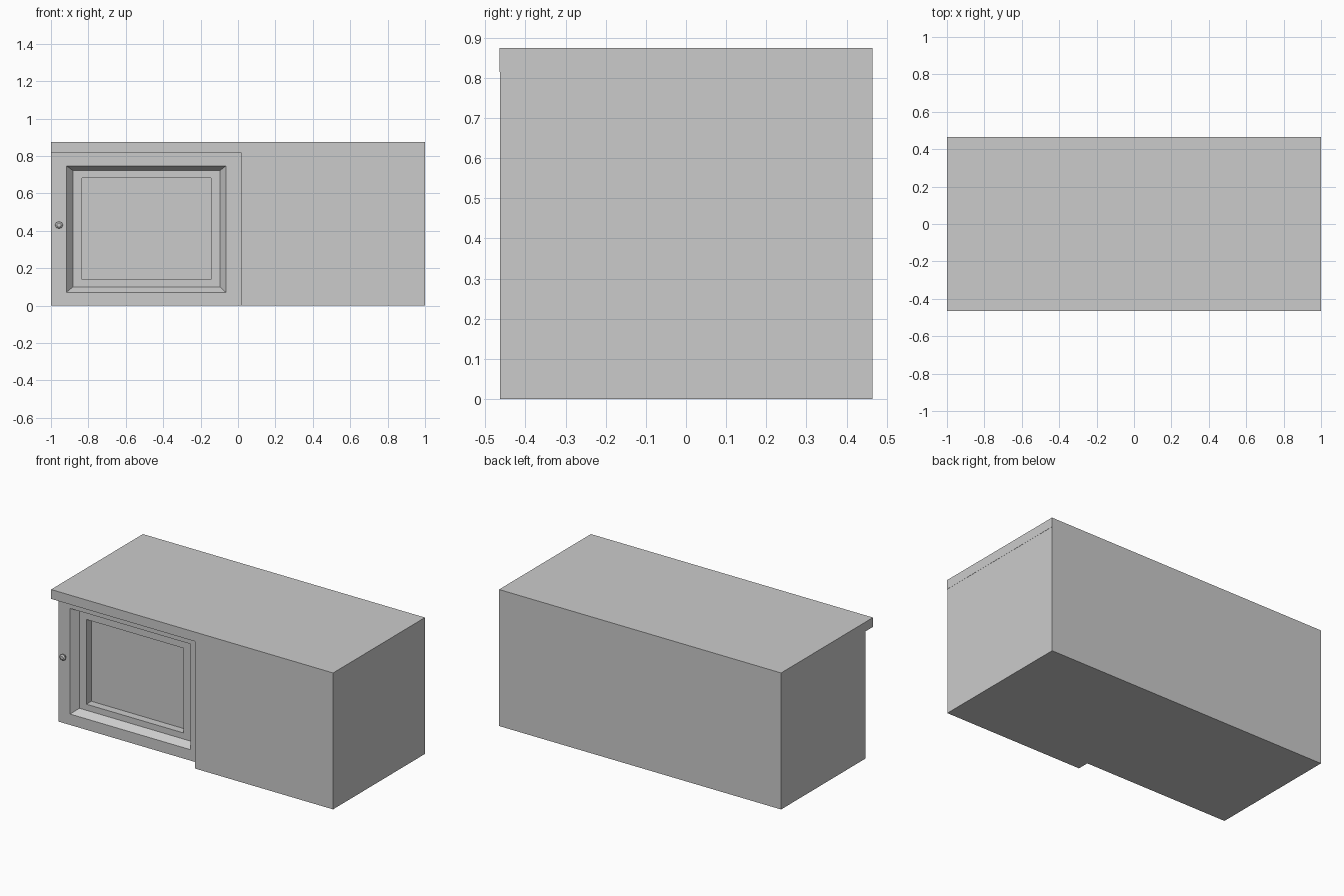
import bpy, bmesh, math

if "Cube" in bpy.data.objects:
    bpy.data.objects.remove(bpy.data.objects["Cube"])

W, D, H = 1.0, 0.465, 0.875      # half width, half depth, full height
TOP_Z = 0.815                    # underside of the worktop
STEP_X, DOOR_Y = 0.02, -0.39     # where the front steps back, and how far


def finish(name, bm):
    bmesh.ops.recalc_face_normals(bm, faces=bm.faces[:])
    mesh = bpy.data.meshes.new(name)
    bm.to_mesh(mesh)
    bm.free()
    obj = bpy.data.objects.new(name, mesh)
    bpy.context.collection.objects.link(obj)
    return obj


def ring(bm, x0, x1, z0, z1, y):
    return [bm.verts.new((x, y, z)) for x, z in ((x0, z0), (x1, z0), (x1, z1), (x0, z1))]


def bridge(bm, a, b):
    n = len(a)
    for i in range(n):
        j = (i + 1) % n
        bm.faces.new((a[i], a[j], b[j], b[i]))


# Worktop slab, a hair proud of the cabinet at the front and right
bm = bmesh.new()
low = [bm.verts.new((x, y, TOP_Z)) for x, y in ((-W, -D), (W, -D), (W, D), (-W, D))]
high = [bm.verts.new((v.co.x, v.co.y, H)) for v in low]
bridge(bm, low, high)
bm.faces.new(low)
bm.faces.new(high)
finish("worktop", bm)

# Cabinet body: L-shaped plan, open under the worktop, with a panelled door front
bm = bmesh.new()
E = 0.001
plan = [(-W, DOOR_Y), (STEP_X, DOOR_Y), (STEP_X, -D + E), (W - E, -D + E), (W - E, D), (-W, D)]
low = [bm.verts.new((x, y, 0)) for x, y in plan]
high = [bm.verts.new((x, y, TOP_Z)) for x, y in plan]
bm.faces.new(low)
for i in range(1, len(plan)):
    j = (i + 1) % len(plan)
    bm.faces.new((low[i], low[j], high[j], high[i]))

# Door recesses: sloped moulding, flat ledge, then a sunken panel
loop = [low[0], low[1], high[1], high[0]]
for x0, x1, z0, z1, depth in (
    (-0.918, -0.064, 0.07, 0.747, 0.0),
    (-0.882, -0.096, 0.10, 0.722, 0.044),
    (-0.833, -0.144, 0.139, 0.682, 0.044),
    (-0.833, -0.144, 0.139, 0.682, 0.094),
):
    inner = ring(bm, x0, x1, z0, z1, DOOR_Y + depth)
    bridge(bm, loop, inner)
    loop = inner
bm.faces.new(loop)
finish("cabinet_body", bm)

# Door knob: low-poly stem flaring to a faceted head
bm = bmesh.new()
SIDES = 8
loop = None
for r, out in ((0.011, 0.0), (0.012, 0.008), (0.021, 0.014), (0.021, 0.022), (0.012, 0.028)):
    new = []
    for k in range(SIDES):
        a = 2 * math.pi * k / SIDES
        new.append(bm.verts.new((-0.957 + r * math.cos(a), DOOR_Y - out,
                                 0.43 + 0.9 * r * math.sin(a))))
    if loop:
        bridge(bm, loop, new)
    loop = new
bm.faces.new(loop)
finish("door_knob", bm)
